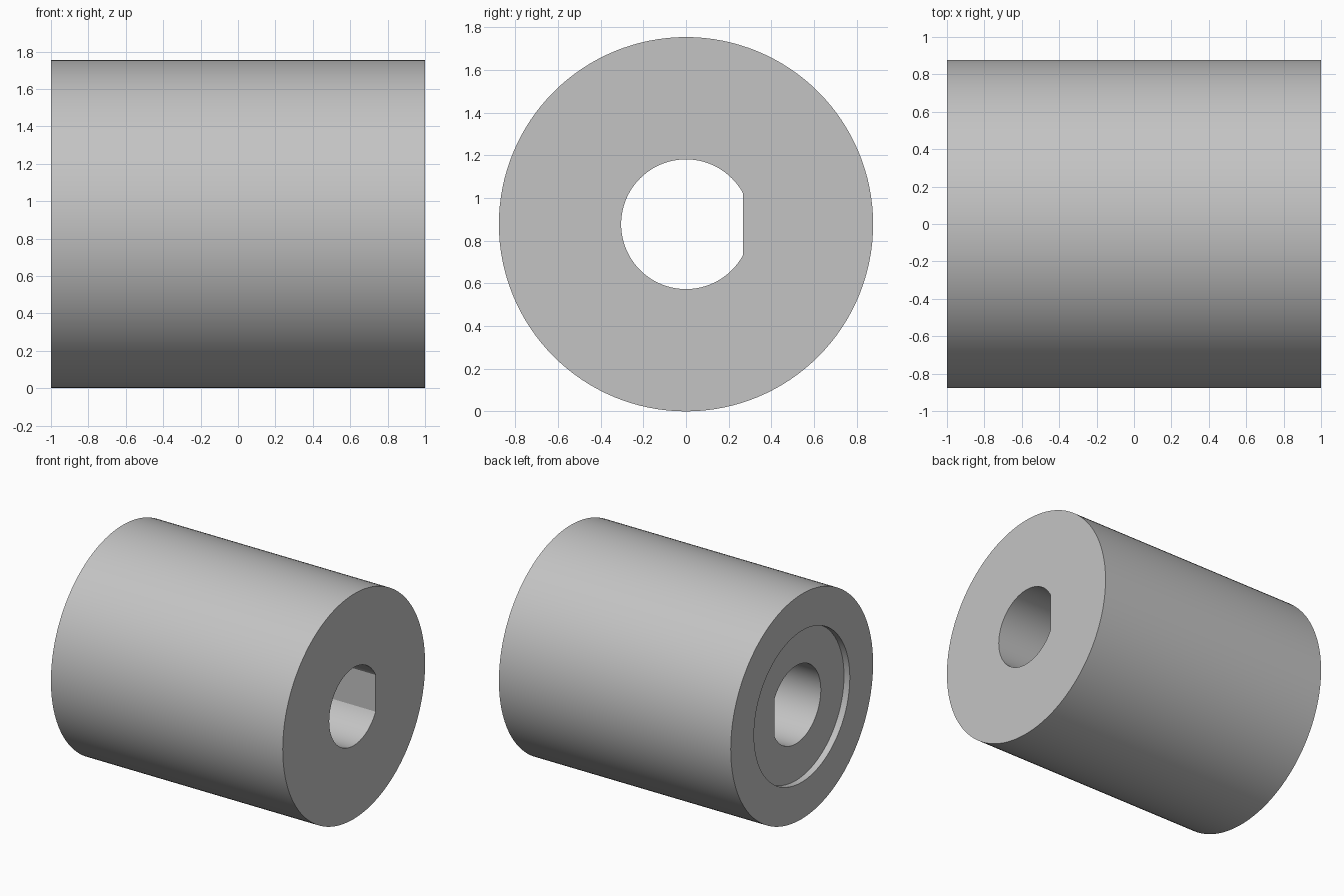
import bpy
import bmesh
import math

cube = bpy.data.objects.get("Cube")
if cube:
    bpy.data.objects.remove(cube, do_unlink=True)

SEGMENTS = 128
OUTER_RADIUS = 0.877
BORE_RADIUS = 0.304
RECESS_RADIUS = 0.59
RECESS_DEPTH = 0.05
HALF_LENGTH = 1.0
STEP = math.tau / SEGMENTS
FLAT_Y = BORE_RADIUS * math.cos(10 * STEP)  # flat meets the bore on a vertex


def ring(bm, x, radius, flat=False):
    """Ring of vertices around the x axis; flat cuts its +y side straight."""
    verts = []
    for i in range(SEGMENTS):
        c, s = math.cos(i * STEP), math.sin(i * STEP)
        r = min(radius, FLAT_Y / c) if flat and c > 0 else radius
        verts.append(bm.verts.new((x, r * c, r * s + OUTER_RADIUS)))
    return verts


# Collar: closed tube section from bore to outer wall, with one recessed end
bm = bmesh.new()
floor_x = RECESS_DEPTH - HALF_LENGTH
rings = [
    ring(bm, HALF_LENGTH, BORE_RADIUS, flat=True),
    ring(bm, HALF_LENGTH, OUTER_RADIUS),
    ring(bm, -HALF_LENGTH, OUTER_RADIUS),
    ring(bm, -HALF_LENGTH, RECESS_RADIUS),
    ring(bm, floor_x, RECESS_RADIUS),
    ring(bm, floor_x, BORE_RADIUS, flat=True),
]
for a, b in zip(rings, rings[1:] + rings[:1]):
    for i in range(SEGMENTS):
        j = (i + 1) % SEGMENTS
        bm.faces.new((a[i], a[j], b[j], b[i]))
bmesh.ops.recalc_face_normals(bm, faces=bm.faces)

mesh = bpy.data.meshes.new("bored_cylinder")
bm.to_mesh(mesh)
bm.free()
body = bpy.data.objects.new("bored_cylinder", mesh)
bpy.context.collection.objects.link(body)

# Plain grey material
grey = bpy.data.materials.new("light_grey")
grey.use_nodes = True
colour = (0.55, 0.55, 0.55, 1.0)
grey.diffuse_color = colour
grey.node_tree.nodes["Principled BSDF"].inputs["Base Color"].default_value = colour
mesh.materials.append(grey)

# Smooth walls with sharp rims and sharp bore flat
bpy.ops.object.select_all(action="DESELECT")
body.select_set(True)
bpy.context.view_layer.objects.active = body
bpy.ops.object.shade_smooth_by_angle(angle=math.radians(15))
